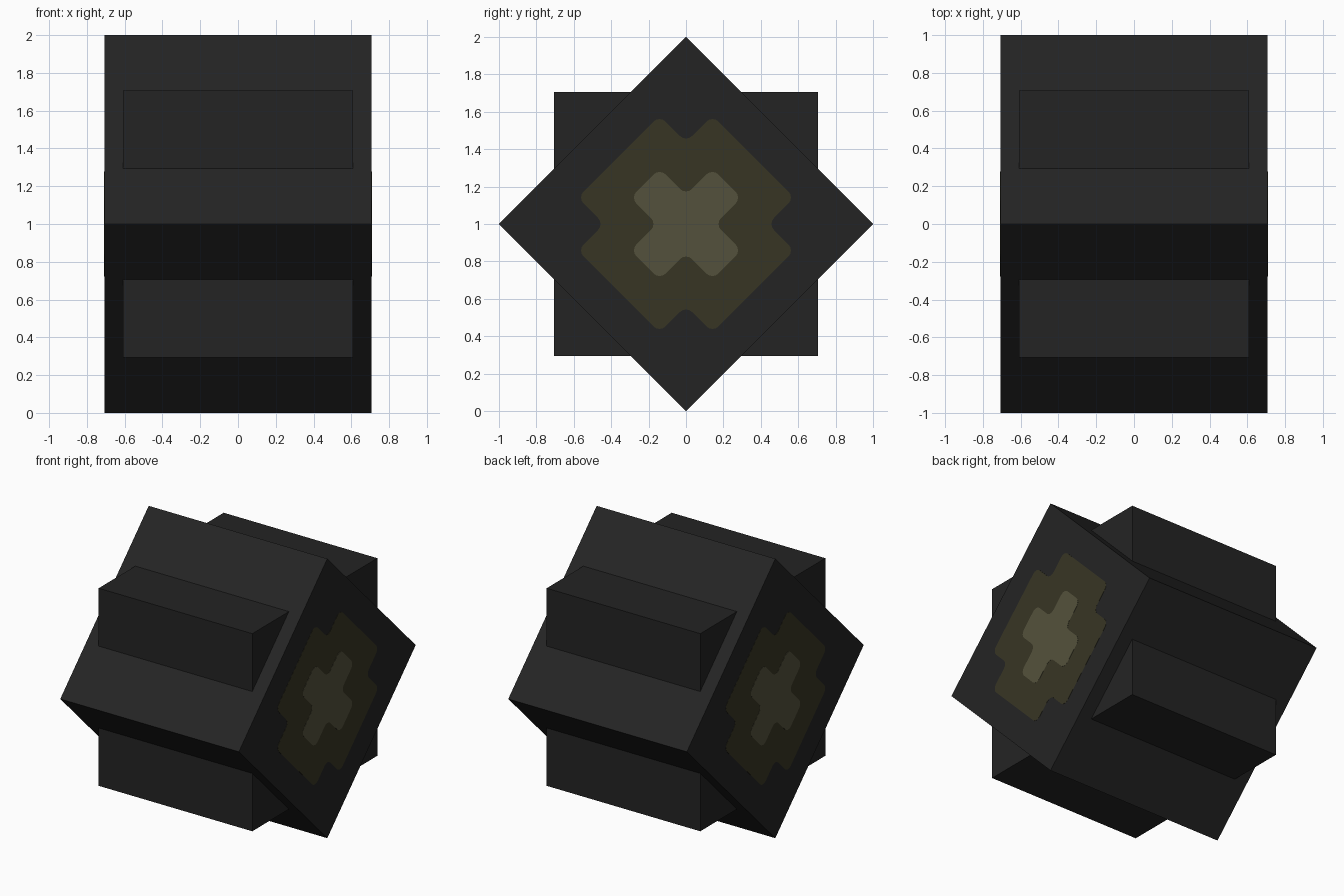
import bpy
import bmesh
from math import radians
from mathutils import Matrix

cube = bpy.data.objects.get("Cube")
if cube:
    bpy.data.objects.remove(cube, do_unlink=True)

HALF = 0.707            # half side of the main block
CENTRE = Matrix.Translation((0, 0, 1))
TILT = Matrix.Rotation(radians(45), 4, 'X')


def make_material(name, rgb):
    mat = bpy.data.materials.new(name)
    mat.use_nodes = True
    mat.diffuse_color = (*rgb, 1)
    mat.node_tree.nodes["Principled BSDF"].inputs["Base Color"].default_value = (*rgb, 1)
    return mat


def add_object(name, bm, mat, matrix):
    bmesh.ops.recalc_face_normals(bm, faces=bm.faces)
    bm.transform(matrix)
    mesh = bpy.data.meshes.new(name)
    bm.to_mesh(mesh)
    bm.free()
    mesh.materials.append(mat)
    obj = bpy.data.objects.new(name, mesh)
    bpy.context.collection.objects.link(obj)
    return obj


def add_block(name, half_x, half_side, mat, matrix):
    bm = bmesh.new()
    bmesh.ops.create_cube(bm, size=2)
    bmesh.ops.scale(bm, vec=(half_x, half_side, half_side), verts=bm.verts)
    return add_object(name, bm, mat, matrix)


def add_cross_plate(name, reach, width, thickness, side, mat):
    """Thin rounded plus shape lying on one end of the main block."""
    bm = bmesh.new()
    corners = []
    for quarter in range(4):
        turn = Matrix.Rotation(radians(90 * quarter), 4, 'X')
        for y, z in ((reach, -width), (reach, width), (width, width)):
            corners.append(bm.verts.new(turn @ Matrix.Translation((0, y, z)).translation))
    bm.faces.new(corners)
    bmesh.ops.bevel(bm, geom=bm.verts[:], offset=0.045, segments=4,
                    profile=0.5, affect='VERTICES')
    extruded = bmesh.ops.extrude_face_region(bm, geom=bm.faces[:])["geom"]
    top = [v for v in extruded if isinstance(v, bmesh.types.BMVert)]
    bmesh.ops.translate(bm, vec=(side * thickness, 0, 0), verts=top)
    place = CENTRE @ TILT @ Matrix.Translation((side * HALF, 0, 0))
    return add_object(name, bm, mat, place)


charcoal = make_material("charcoal", (0.0176, 0.0176, 0.0176))
dark_olive = make_material("dark olive", (0.039, 0.036, 0.0176))
pale_olive = make_material("pale olive", (0.088, 0.083, 0.045))

# Two crossed blocks sharing one axis
add_block("tilted_block", HALF, HALF, charcoal, CENTRE @ TILT)
add_block("upright_block", 0.608, HALF, charcoal, CENTRE)

# Layered cross emblem on both ends
for label, side in (("left", 1), ("right", -1)):
    add_cross_plate(label + "_outer_cross", 0.51, 0.31, 0.001, side, dark_olive)
    add_cross_plate(label + "_inner_cross", 0.31, 0.11, 0.002, side, pale_olive)
